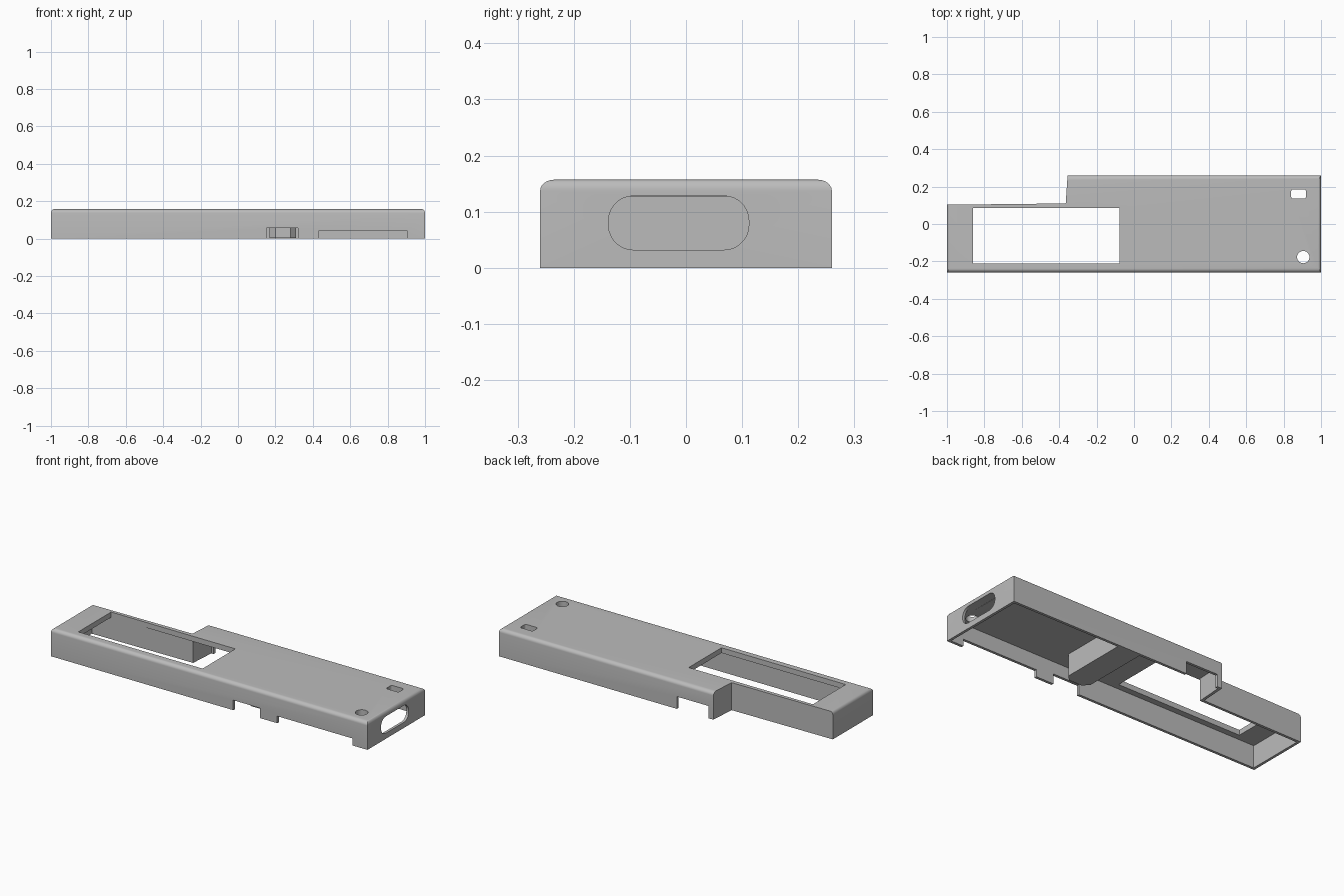
import bpy, bmesh, math
from mathutils import Matrix, Vector

old = bpy.data.objects.get("Cube")
if old:
    bpy.data.objects.remove(old, do_unlink=True)

HEIGHT, WALL, ROOF, ROUND = 0.157, 0.015, 0.03, 0.025

grey = bpy.data.materials.new("plain_grey")
grey.use_nodes = True
grey.diffuse_color = (0.5, 0.5, 0.5, 1)
grey.node_tree.nodes["Principled BSDF"].inputs["Base Color"].default_value = (0.5, 0.5, 0.5, 1)


def prism(name, outline, z0, z1, matrix=Matrix(), top_weights=None):
    """Extrude a flat outline from z0 to z1, with optional bevel weights on its top edges."""
    bm = bmesh.new()
    low = [bm.verts.new((x, y, z0)) for x, y in outline]
    high = [bm.verts.new((x, y, z1)) for x, y in outline]
    n = len(outline)
    bm.faces.new(low[::-1])
    bm.faces.new(high)
    for i in range(n):
        j = (i + 1) % n
        bm.faces.new((low[i], low[j], high[j], high[i]))
    if top_weights:
        layer = bm.edges.layers.float.new("bevel_weight_edge")
        for i, weight in enumerate(top_weights):
            bm.edges.get((high[i], high[(i + 1) % n]))[layer] = weight
    bm.transform(matrix)
    bmesh.ops.recalc_face_normals(bm, faces=bm.faces)
    mesh = bpy.data.meshes.new(name)
    bm.to_mesh(mesh)
    bm.free()
    mesh.materials.append(grey)
    obj = bpy.data.objects.new(name, mesh)
    bpy.context.collection.objects.link(obj)
    return obj


def rounded(x0, x1, y0, y1, r, steps=8):
    """Rectangle outline with rounded corners."""
    corners = [(x1 - r, y1 - r), (x0 + r, y1 - r), (x0 + r, y0 + r), (x1 - r, y0 + r)]
    points = []
    for quarter, (cx, cy) in enumerate(corners):
        for s in range(steps):
            a = math.pi / 2 * (quarter + s / (steps - 1))
            points.append((cx + r * math.cos(a), cy + r * math.sin(a)))
    return points


def rect(x0, x1, y0, y1):
    return [(x0, y0), (x1, y0), (x1, y1), (x0, y1)]


def apply(obj, modifier):
    bpy.ops.object.select_all(action='DESELECT')
    bpy.context.view_layer.objects.active = obj
    obj.select_set(True)
    bpy.ops.object.modifier_apply(modifier=modifier.name)


def cut(obj, cutter):
    mod = obj.modifiers.new("cut", 'BOOLEAN')
    mod.operation, mod.solver, mod.object = 'DIFFERENCE', 'EXACT', cutter
    apply(obj, mod)
    bpy.data.objects.remove(cutter, do_unlink=True)


# Stepped shell with rounded upper edges
outline = [(-1, -0.26), (1, -0.26), (1, 0.26), (-0.355, 0.26), (-0.365, 0.11), (-1, 0.103)]
shell = prism("case_shell", outline, 0, HEIGHT, top_weights=[1, 0.6, 1, 0, 0, 0.6])
bevel = shell.modifiers.new("round", 'BEVEL')
bevel.limit_method, bevel.width, bevel.segments = 'WEIGHT', ROUND, 6
apply(shell, bevel)

# Hollow inside, open underneath
w = WALL
inner = [(-1 + w, -0.26 + w), (1 - w, -0.26 + w), (1 - w, 0.26 - w),
         (-0.355 + w, 0.26 - w), (-0.365 + w, 0.11 - w), (-1 + w, 0.103 - w)]
cut(shell, prism("cavity_cutter", inner, -0.1, HEIGHT - ROOF))

# Openings in the roof: display window, small key hole, round hole
cut(shell, prism("window_cutter", rect(-0.862, -0.077, -0.21, 0.086), 0.1, 0.3))
cut(shell, prism("key_cutter", rounded(0.84, 0.92, 0.135, 0.185, 0.012), 0.1, 0.3))
cut(shell, prism("round_hole_cutter", rounded(0.872, 0.938, -0.21, -0.144, 0.0329), 0.1, 0.3))

# Oval opening through the right end
to_end = Matrix(((0, 0, 1, 0), (1, 0, 0, 0), (0, 1, 0, 0), (0, 0, 0, 1)))
cut(shell, prism("oval_cutter", rounded(-0.138, 0.112, 0.032, 0.128, 0.044), 0.95, 1.1, to_end))

# Notches along the lower rims: two in front, one behind
for x0, x1, side, top in ((0.152, 0.32, -1, 0.057), (0.43, 0.905, -1, 0.04), (-0.325, -0.125, 1, 0.07)):
    y0, y1 = sorted((side * 0.23, side * 0.3))
    cut(shell, prism("notch_cutter", rect(x0, x1, y0, y1), -0.1, top))

# Cross block under the roof with chamfered front corners
block = [(0.2, -0.17), (0.28, -0.17), (0.31, -0.14), (0.31, 0.25), (0.168, 0.25), (0.168, -0.14)]
cross_block = prism("cross_block", block, 0.002, HEIGHT - ROOF + 0.005)

# Smooth only the rounded edges
for obj in (shell, cross_block):
    bpy.ops.object.select_all(action='DESELECT')
    bpy.context.view_layer.objects.active = obj
    obj.select_set(True)
    bpy.ops.object.shade_smooth_by_angle(angle=math.radians(30))
